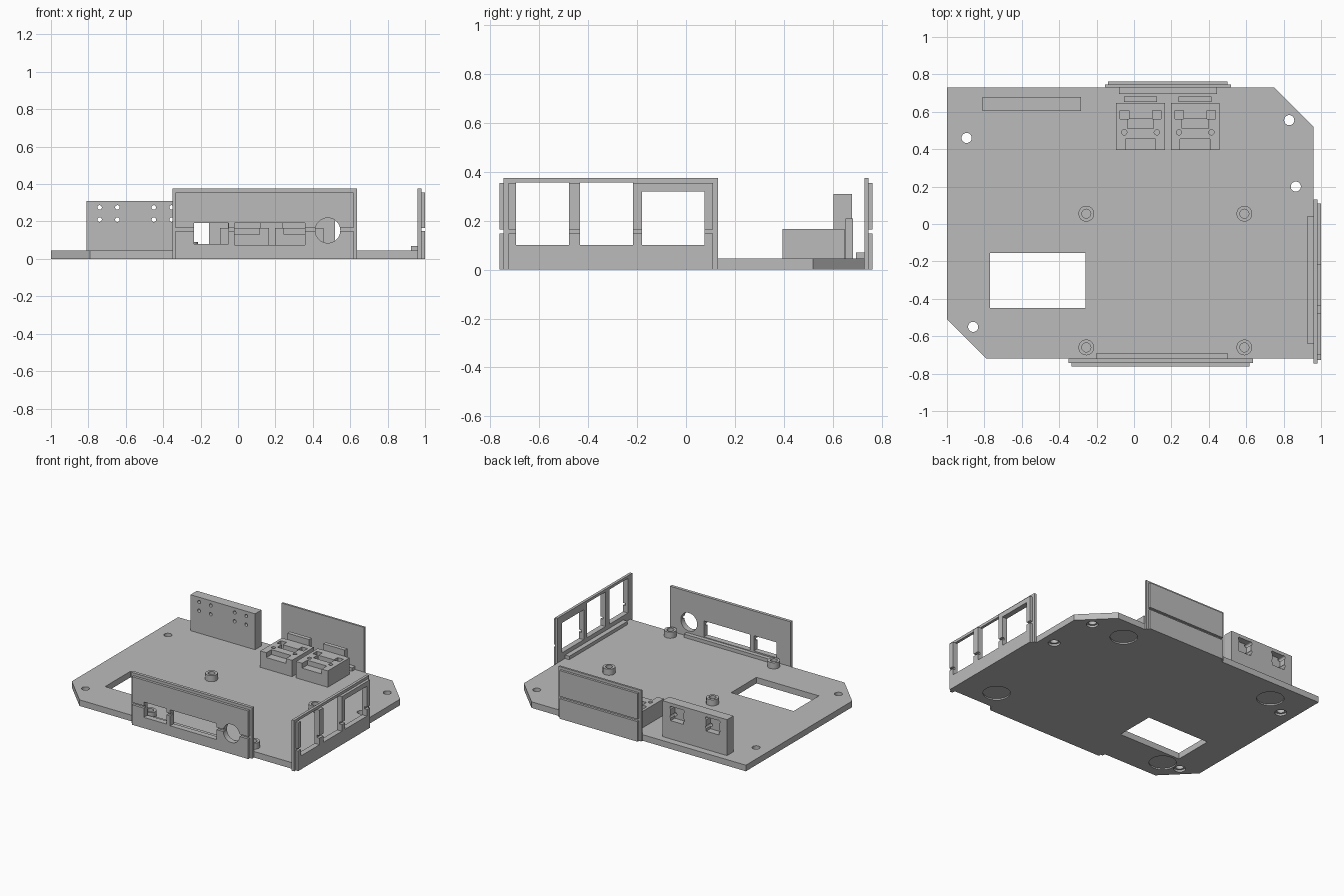
import bpy, bmesh, math
from mathutils import Matrix, Vector

if "Cube" in bpy.data.objects:
    bpy.data.objects.remove(bpy.data.objects["Cube"])

grey = bpy.data.materials.new("light_grey")
grey.diffuse_color = (0.5, 0.5, 0.5, 1)
grey.use_nodes = True
grey.node_tree.nodes["Principled BSDF"].inputs["Base Color"].default_value = grey.diffuse_color


def add_box(bm, b):
    """b = x0, x1, y0, y1, z0, z1"""
    lo, hi = Vector(b[0::2]), Vector(b[1::2])
    m = Matrix.Translation((lo + hi) / 2) @ Matrix.Diagonal((*(hi - lo), 1))
    bmesh.ops.create_cube(bm, size=1, matrix=m)


def add_cyl(bm, c):
    """c = centre, radius, length, axis"""
    centre, r, length, axis = c
    rot = Matrix.Rotation(math.pi / 2, 4, 'X') if axis == 'Y' else Matrix()
    bmesh.ops.create_cone(bm, cap_ends=True, segments=32, radius1=r, radius2=r,
                          depth=length, matrix=Matrix.Translation(centre) @ rot)


def finish(name, bm):
    me = bpy.data.meshes.new(name)
    bm.to_mesh(me)
    bm.free()
    me.materials.append(grey)
    ob = bpy.data.objects.new(name, me)
    bpy.context.collection.objects.link(ob)
    return ob


def solid(name, boxes=(), cyls=()):
    bm = bmesh.new()
    for b in boxes:
        add_box(bm, b)
    for c in cyls:
        add_cyl(bm, c)
    return finish(name, bm)


def cut(ob, boxes=(), cyls=()):
    """Subtract boxes and cylinders, then bake the result."""
    cutter = solid("cutter", boxes, cyls)
    cutter.hide_render = True
    mod = ob.modifiers.new("cut", 'BOOLEAN')
    mod.operation, mod.solver, mod.object = 'DIFFERENCE', 'EXACT', cutter
    mod.use_self = True
    dg = bpy.context.evaluated_depsgraph_get()
    me = bpy.data.meshes.new_from_object(ob.evaluated_get(dg))
    ob.modifiers.clear()
    ob.data = me
    bpy.data.objects.remove(cutter)


def vert(x, y, z0, z1, r):
    return ((x, y, (z0 + z1) / 2), r, z1 - z0, 'Z')


# Base plate with two chamfered corners
T = 0.045
outline = [(-1, -0.51), (-0.79, -0.72), (0.96, -0.72), (0.96, 0.52), (0.75, 0.73), (-1, 0.73)]
bm = bmesh.new()
face = bm.faces.new([bm.verts.new((x, y, 0)) for x, y in outline])
ext = bmesh.ops.extrude_face_region(bm, geom=[face])
bmesh.ops.translate(bm, vec=(0, 0, T), verts=[v for v in ext["geom"] if isinstance(v, bmesh.types.BMVert)])
bmesh.ops.recalc_face_normals(bm, faces=bm.faces)
plate = finish("base_plate", bm)

screw_holes = [(-0.895, 0.46), (0.83, 0.555), (0.865, 0.2), (-0.86, -0.55)]
foot_recesses = [(0.56, 0.56), (-0.72, 0.56), (-0.72, -0.56), (0.73, -0.56)]
posts = [(x, y) for x in (-0.255, 0.59) for y in (0.055, -0.66)]
cut(plate, boxes=[(-0.77, -0.26, -0.45, -0.155, -0.1, 0.1)],
    cyls=[vert(x, y, -0.1, 0.1, 0.027) for x, y in screw_holes])
cut(plate, cyls=[vert(x, y, -0.1, 0.015, 0.04) for x, y in screw_holes]
    + [vert(x, y, -0.1, 0.01, 0.092) for x, y in foot_recesses])

# Board standoffs with blind screw holes
for i, (x, y) in enumerate(posts):
    post = solid(f"standoff_{i + 1}", cyls=[vert(x, y, T, 0.09, 0.042)])
    cut(post, cyls=[vert(x, y, 0.055, 0.15, 0.024)])

# Edge panels: inner slab, outer layer split by a groove, inside ledge
TOP, RIM, G0, G1 = 0.375, 0.355, 0.148, 0.165


def panel(name, slab, outer, ledge, windows=(), holes=()):
    parts = [solid(name + "_panel", [(*slab, 0, TOP)]),
             solid(name + "_panel_outer", [(*outer, 0, G0), (*outer, G1, RIM)])]
    for p in parts:
        if windows or holes:
            cut(p, windows, holes)
    solid(name + "_ledge", [(*ledge, T, 0.07)])


panel("front", (-0.35, 0.635, -0.743, -0.72), (-0.333, 0.617, -0.762, -0.743),
      (-0.2, 0.5, -0.72, -0.69),
      windows=[(-0.235, -0.05, -1, -0.5, 0.08, 0.193), (-0.02, 0.358, -1, -0.5, 0.075, 0.193)],
      holes=[((0.48, -0.75, 0.152), 0.067, 0.3, 'Y')])
panel("back", (-0.155, 0.518, 0.73, 0.745), (-0.138, 0.5, 0.745, 0.762),
      (-0.08, 0.445, 0.695, 0.73))
panel("right", (0.96, 0.98, -0.745, 0.13), (0.98, 1.0, -0.726, 0.11),
      (0.925, 0.96, -0.64, 0.04),
      windows=[(0.9, 1.1, -0.694, -0.478, 0.1, RIM + 0.0005),
               (0.9, 1.1, -0.433, -0.217, 0.1, RIM + 0.0005),
               (0.9, 1.1, -0.179, 0.075, 0.1, 0.32)])

# Upright mounting block: pin holes and two rear pockets
block = solid("mounting_block", [(-0.81, -0.283, 0.603, 0.678, T, 0.31)])
cut(block, cyls=[((x, 0.64, z), 0.012, 0.3, 'Y')
                 for x in (-0.74, -0.645, -0.45, -0.355) for z in (0.21, 0.275)])
cut(block, boxes=[(x - 0.052, x + 0.052, 0.63, 0.75, 0.18, 0.285) for x in (-0.692, -0.402)])

# Pair of sensor mounts with recessed tops and rear stops
for side, x0 in (("left", -0.095), ("right", 0.197)):
    c = x0 + 0.13
    mount = solid(side + "_mount", [(x0, x0 + 0.26, 0.395, 0.648, T, 0.166)])
    cut(mount, boxes=[(c - 0.08, c + 0.08, 0.3, 0.455, 0.13, 0.3),
                      (c - 0.07, c + 0.07, 0.51, 0.562, 0.135, 0.3)]
        + [(c + s * 0.086 - 0.023, c + s * 0.086 + 0.023, 0.561, 0.607, 0.11, 0.3) for s in (-1, 1)],
        cyls=[vert(c + s * 0.087, 0.49, 0.09, 0.3, 0.014) for s in (-1, 1)])
    solid(side + "_stop", [(c - 0.088, c + 0.088, 0.652, 0.682, T, 0.21)])

# Smooth round walls, keep sharp edges
for ob in bpy.context.collection.objects:
    ob.select_set(True)
bpy.context.view_layer.objects.active = plate
bpy.ops.object.shade_smooth_by_angle(angle=math.radians(30))
